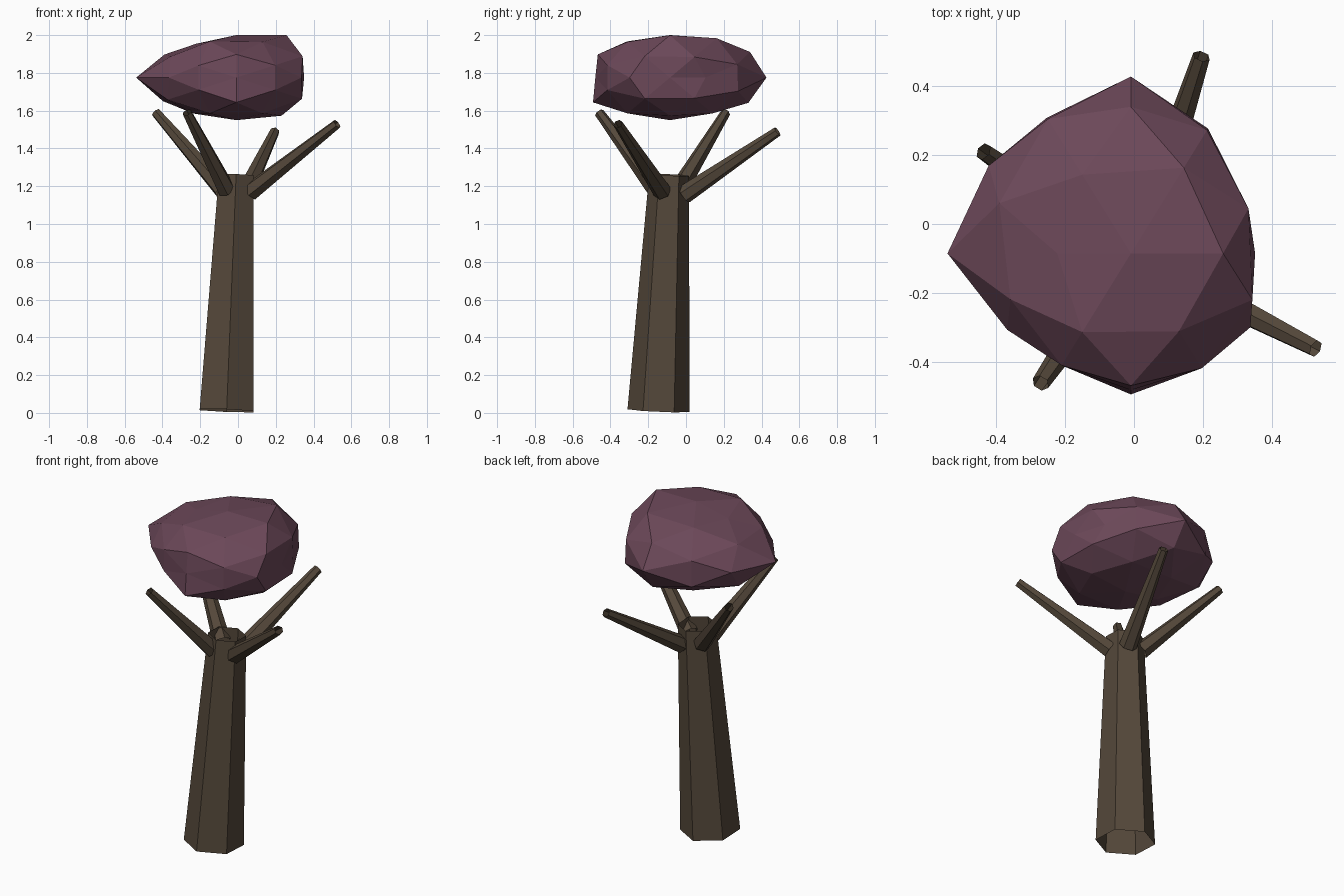
import bpy, bmesh, math
from itertools import product
from mathutils import Vector

if "Cube" in bpy.data.objects:
    bpy.data.objects.remove(bpy.data.objects["Cube"])


def material(name, rgb):
    m = bpy.data.materials.new(name)
    m.diffuse_color = (*rgb, 1)
    m.use_nodes = True
    m.node_tree.nodes["Principled BSDF"].inputs["Base Color"].default_value = m.diffuse_color
    return m


def finish(bm, name, mat):
    me = bpy.data.meshes.new(name)
    bm.to_mesh(me)
    bm.free()
    me.materials.append(mat)
    ob = bpy.data.objects.new(name, me)
    bpy.context.collection.objects.link(ob)
    return ob


def tapered_limb(name, a, b, ra, rb, mat):
    """Open six-sided tube from a to b, square to its own axis."""
    a, b = Vector(a), Vector(b)
    rot = Vector((0, 0, 1)).rotation_difference(b - a)
    bm = bmesh.new()
    rings = []
    for p, r in ((a, ra), (b, rb)):
        angles = [math.radians(90 + 60 * k) for k in range(6)]
        rings.append([bm.verts.new(p + rot @ Vector((r * math.cos(t), r * math.sin(t), 0)))
                      for t in angles])
    for k in range(6):
        n = (k + 1) % 6
        bm.faces.new((rings[0][k], rings[0][n], rings[1][n], rings[1][k]))
    return finish(bm, name, mat)


bark = material("bark", (0.09, 0.065, 0.043))
leaves = material("leaves", (0.15, 0.065, 0.1))

# Leaning trunk
tapered_limb("trunk", (-0.06, -0.145, 0.012), (-0.01, -0.09, 1.26), 0.165, 0.105, bark)

# Four branches spreading from the trunk top
branches = [((0.065, -0.125, 1.17), (0.525, -0.36, 1.53)),
            ((-0.06, -0.155, 1.18), (-0.27, -0.46, 1.59)),
            ((-0.08, -0.04, 1.18), (-0.435, 0.21, 1.59)),
            ((0.035, -0.01, 1.155), (0.195, 0.485, 1.49))]
for i, (a, b) in enumerate(branches):
    tapered_limb(f"branch_{i + 1}", a, b, 0.05, 0.026, bark)

# Crown: once-subdivided icosahedron, each direction family with its own radii
# (signs run +/- with the last axis changing fastest)
families = [
    ((1, 0, 0), [0.359, 0.53]),
    ((0, 1, 0), [0.511, 0.395]),
    ((0, 0, 1), [0.433, 0.433]),
    ((0, 0.851, 0.526), [0.498, 0.488, 0.449, 0.479]),
    ((0.526, 0, 0.851), [0.507, 0.456, 0.405, 0.43]),
    ((0.851, 0.526, 0), [0.358, 0.406, 0.483, 0.42]),
    ((0.309, 0.5, 0.809), [0.495, 0.45, 0.45, 0.45, 0.455, 0.45, 0.455, 0.45]),
    ((0.5, 0.809, 0.309), [0.44, 0.446, 0.41, 0.41, 0.48, 0.485, 0.40, 0.40]),
    ((0.809, 0.309, 0.5), [0.42, 0.42, 0.434, 0.43, 0.47, 0.48, 0.43, 0.45]),
]
bm = bmesh.new()
radius = {}
for d, radii in families:
    signs = product(*[(1, -1) if c else (0,) for c in d])
    for s, r in zip(signs, radii):
        v = bm.verts.new([c * k for c, k in zip(d, s)])
        radius[v] = r
bmesh.ops.convex_hull(bm, input=list(bm.verts))
bmesh.ops.recalc_face_normals(bm, faces=list(bm.faces))
for v in bm.verts:
    p = v.co.normalized() * radius[v]
    v.co = Vector((p.x - 0.009, p.y - 0.085, p.z * 0.52 + 1.775))
finish(bm, "crown", leaves)
